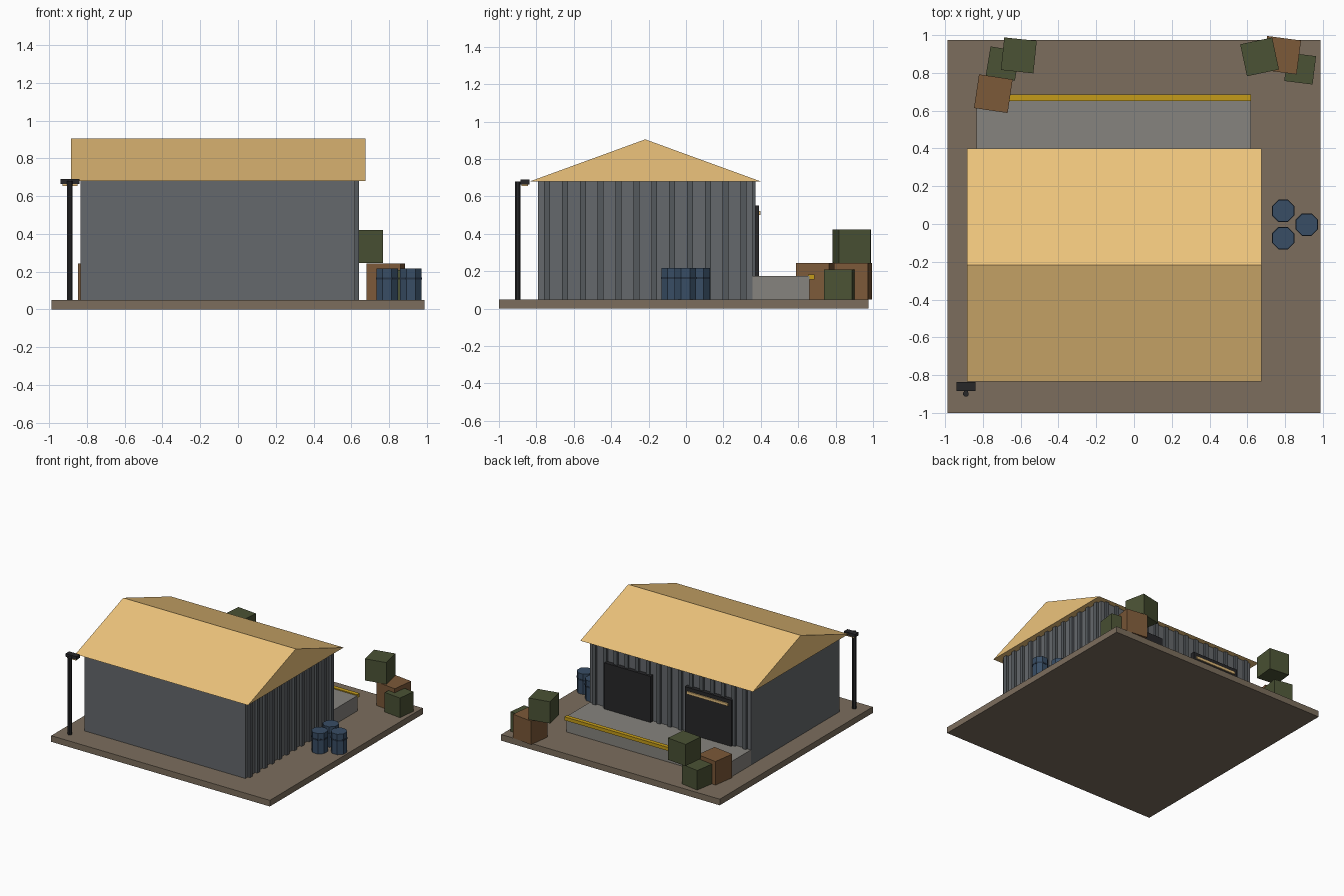
import bpy, bmesh
from math import radians

if "Cube" in bpy.data.objects:
    bpy.data.objects.remove(bpy.data.objects["Cube"])

def material(name, rgb):
    m = bpy.data.materials.new(name)
    m.diffuse_color = (*rgb, 1)
    m.use_nodes = True
    m.node_tree.nodes["Principled BSDF"].inputs["Base Color"].default_value = m.diffuse_color
    return m

DIRT = material("dirt", (0.20, 0.155, 0.11))
WALL = material("steel", (0.13, 0.14, 0.15))
RIB = material("dark_steel", (0.09, 0.10, 0.11))
ROOF = material("tan_roof", (0.85, 0.55, 0.20))
CONCRETE = material("concrete", (0.24, 0.23, 0.21))
YELLOW = material("yellow", (0.55, 0.33, 0.01))
BLACK = material("black", (0.02, 0.02, 0.022))
LAMP = material("lamp", (0.75, 0.50, 0.20))
GREEN = material("green_crate", (0.07, 0.085, 0.035))
BROWN = material("brown_crate", (0.20, 0.10, 0.04))
BLUE = material("blue_barrel", (0.04, 0.075, 0.13))
BAND = material("barrel_band", (0.02, 0.035, 0.06))

def finish(name, bm, mat):
    bmesh.ops.recalc_face_normals(bm, faces=bm.faces)
    me = bpy.data.meshes.new(name)
    bm.to_mesh(me)
    bm.free()
    me.materials.append(mat)
    ob = bpy.data.objects.new(name, me)
    bpy.context.collection.objects.link(ob)
    return ob

def box(name, x0, x1, y0, y1, z0, z1, mat, turn=0):
    bm = bmesh.new()
    bmesh.ops.create_cube(bm, size=1)
    bmesh.ops.scale(bm, vec=(x1 - x0, y1 - y0, z1 - z0), verts=bm.verts)
    ob = finish(name, bm, mat)
    ob.location = ((x0 + x1) / 2, (y0 + y1) / 2, (z0 + z1) / 2)
    ob.rotation_euler.z = radians(turn)
    return ob

def cylinder(name, x, y, r, z0, z1, mat, sides=8):
    bm = bmesh.new()
    bmesh.ops.create_cone(bm, cap_ends=True, segments=sides,
                          radius1=r, radius2=r, depth=z1 - z0)
    ob = finish(name, bm, mat)
    ob.location = (x, y, (z0 + z1) / 2)
    ob.rotation_euler.z = radians(180 / sides)
    return ob

# Ground slab and main hall
X0, X1, Y0, Y1, Z0, Z1 = -0.835, 0.62, -0.79, 0.355, 0.05, 0.68
box("ground_slab", -0.988, 0.988, -1.0, 0.975, 0, Z0, DIRT)
box("hall_walls", X0, X1, Y0, Y1, Z0, Z1, WALL)

# Corrugation ribs on the right and back walls
step = (Y1 - Y0) / 12
for i in range(12):
    y = Y0 + step * (i + 0.5)
    box("right_wall_rib", X1 - 0.01, X1 + 0.02, y - 0.016, y + 0.016, Z0, Z1, RIB)
step = (X1 - X0) / 15
for i in range(15):
    x = X0 + step * (i + 0.5)
    box("back_wall_rib", x - 0.016, x + 0.016, Y1 - 0.01, Y1 + 0.017, Z0, Z1, RIB)

# Gable roof: triangular profile extruded along x
bm = bmesh.new()
profile = [(-0.835, 0.68), (0.40, 0.68), (-0.218, 0.905)]
face = bm.faces.new([bm.verts.new((-0.885, y, z)) for y, z in profile])
ext = bmesh.ops.extrude_face_region(bm, geom=[face])
bmesh.ops.translate(bm, vec=(1.56, 0, 0),
                    verts=[v for v in ext["geom"] if isinstance(v, bmesh.types.BMVert)])
finish("gable_roof", bm, ROOF)

# Loading dock with its edge strip, doors and lamp bar
box("loading_dock", X0, X1, Y1, 0.66, Z0, 0.175, CONCRETE)
box("dock_edge_strip", X0, X1, 0.652, 0.686, 0.155, 0.183, YELLOW)
for x in (0.258, -0.472):
    box("dock_door", x - 0.21, x + 0.21, Y1, 0.389, 0.175, 0.552, BLACK)
box("door_lamp_bar", -0.655, -0.285, 0.385, 0.398, 0.50, 0.522, LAMP)

# Crate stacks: x, y, side, bottom, top, turn, material
for x, y, s, z0, z1, turn, mat in (
        (-0.745, 0.69, 0.18, 0.05, 0.243, -8.5, BROWN),
        (-0.695, 0.85, 0.157, 0.05, 0.21, -9.5, GREEN),
        (-0.61, 0.893, 0.173, 0.245, 0.422, -6, GREEN),
        (0.783, 0.894, 0.181, 0.05, 0.243, -7.5, BROWN),
        (0.88, 0.823, 0.151, 0.05, 0.21, -7, GREEN),
        (0.665, 0.885, 0.173, 0.245, 0.422, 12, GREEN)):
    h = s / 2
    box("crate", x - h, x + h, y - h, y + h, z0, z1, mat, turn)

# Barrels with a raised band
for x, y in ((0.79, 0.07), (0.79, -0.075), (0.915, -0.003)):
    cylinder("barrel", x, y, 0.062, Z0, 0.217, BLUE)
    cylinder("barrel_band", x, y, 0.0645, 0.158, 0.17, BAND)

# Lamp post
cylinder("lamp_post", -0.89, -0.90, 0.016, Z0, 0.68, BLACK)
box("lamp_head", -0.94, -0.84, -0.885, -0.838, 0.665, 0.69, BLACK)
box("lamp_arm", -0.90, -0.88, -0.90, -0.87, 0.667, 0.68, BLACK)
box("lamp_lens", -0.93, -0.85, -0.88, -0.845, 0.655, 0.667, LAMP)
